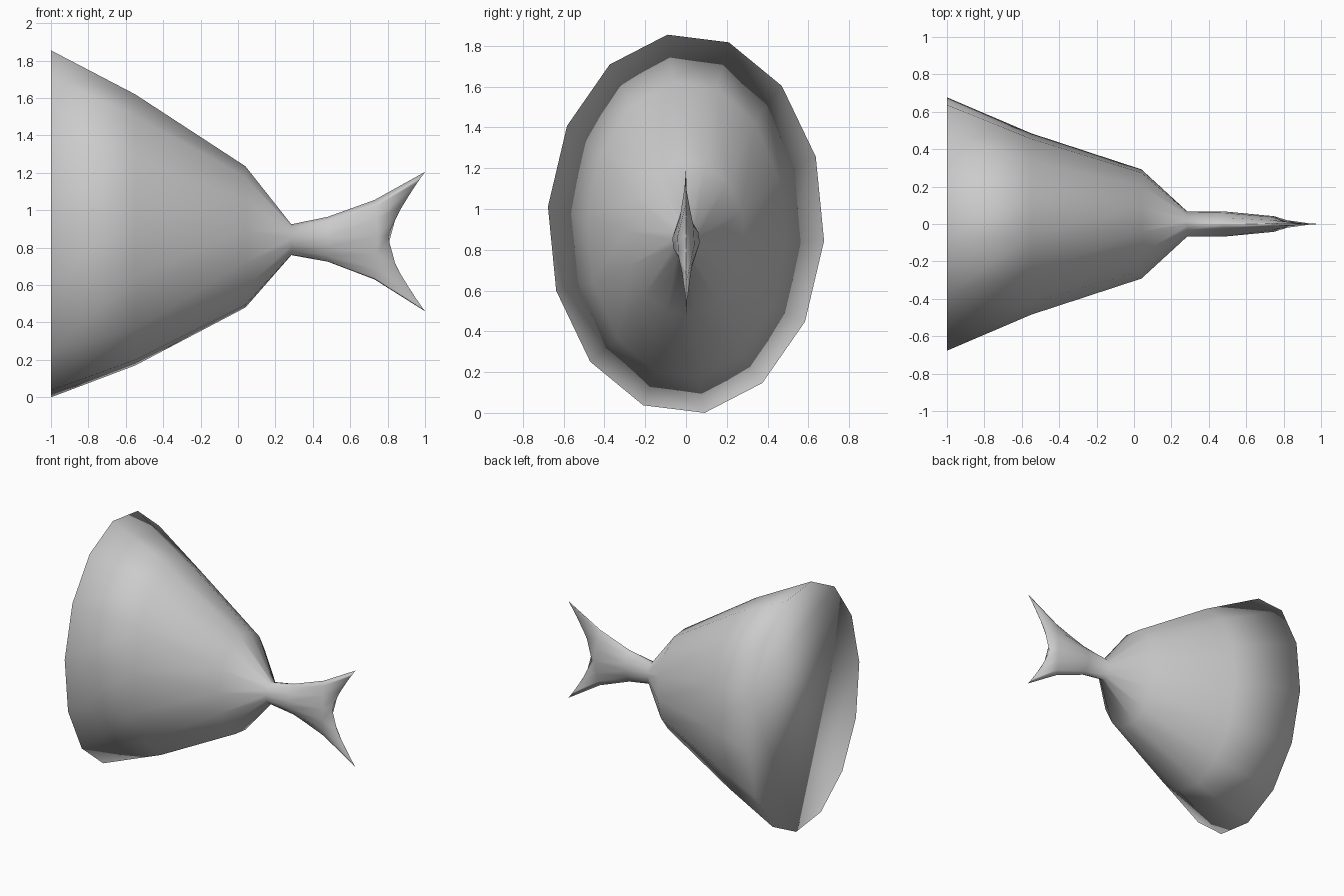
import bpy, bmesh
from math import sin, cos, pi, radians, copysign

if "Cube" in bpy.data.objects:
    bpy.data.objects.remove(bpy.data.objects["Cube"])

SIDES = 14
PHASE = radians(-7.7)

# Sections along the body: x at mid-height, x change toward top/bottom edge,
# bottom z, top z, half width, pinch (1 = ellipse, higher = ridged fin)
SECTIONS = [
    (-1.00, 0.00, 0.00, 1.855, 0.68, 1.0),
    (-0.55, 0.00, 0.17, 1.62, 0.487, 1.0),
    (0.04, 0.00, 0.48, 1.235, 0.293, 1.0),
    (0.285, 0.00, 0.76, 0.925, 0.067, 1.2),
    (0.48, 0.00, 0.725, 0.965, 0.068, 1.9),
    (0.75, -0.02, 0.63, 1.055, 0.042, 2.0),
    (0.79, 0.21, 0.46, 1.205, 0.0015, 2.0),
]


def add_ring(bm, x, sweep, z0, z1, half_w, pinch):
    ring = []
    for i in range(SIDES):
        a = PHASE + 2 * pi * i / SIDES
        c, s = cos(a) / cos(PHASE), sin(a)
        y = half_w * copysign(abs(s) ** pinch, s)
        z = (z0 + z1) / 2 + (z1 - z0) / 2 * c
        ring.append(bm.verts.new((x + sweep * abs(c) ** 1.3, y, z)))
    return ring


# Body and forked tail lofted as one skin
bm = bmesh.new()
rings = [add_ring(bm, *s) for s in SECTIONS]
for a, b in zip(rings, rings[1:]):
    for i in range(SIDES):
        j = (i + 1) % SIDES
        bm.faces.new((a[i], a[j], b[j], b[i]))

# Flat cut end
bm.faces.new(rings[0])

# Thin trailing edge of the fork, closed strip by strip across the width
end = rings[-1]
half = SIDES // 2
for k in range(half):
    loop = [end[k], end[k + 1], end[-k - 1], end[-k % SIDES]]
    unique = list(dict.fromkeys(loop))
    if len(unique) > 2:
        bm.faces.new(unique)

bmesh.ops.recalc_face_normals(bm, faces=bm.faces)
for f in bm.faces:
    f.smooth = True
mesh = bpy.data.meshes.new("fish_tail")
bm.to_mesh(mesh)
bm.free()
bpy.context.collection.objects.link(bpy.data.objects.new("fish_tail", mesh))
